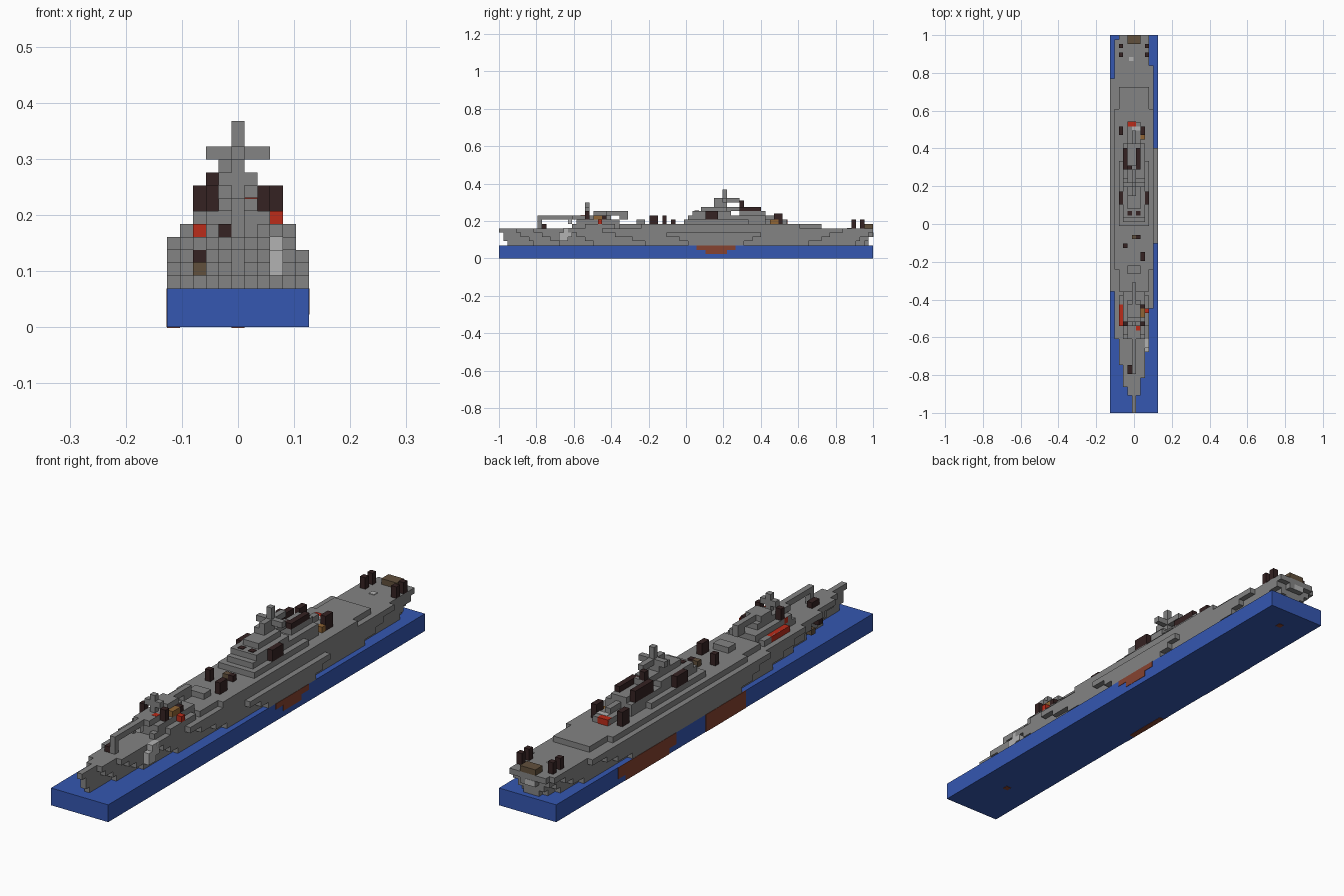
import bpy
import bmesh

UNIT = 2 / 87          # edge of one block
HALF = 87 / 2          # half the length in blocks

cube = bpy.data.objects.get("Cube")
if cube:
    bpy.data.objects.remove(cube)


def paint(name, *rgb):
    mat = bpy.data.materials.new(name)
    mat.use_nodes = True
    mat.diffuse_color = (*rgb, 1)
    mat.node_tree.nodes["Principled BSDF"].inputs["Base Color"].default_value = (*rgb, 1)
    return mat


gray = paint("hull gray", .23, .23, .23)
water = paint("water blue", .035, .095, .44)
dark = paint("dark brown", .035, .016, .016)
rust = paint("rust red", .24, .055, .03)
red = paint("bright red", .5, .025, .01)
wood = paint("deck wood", .12, .08, .045)
tan = paint("tan", .28, .13, .035)
pale = paint("pale gray", .45, .45, .45)


def add_box(bm, x, y, z):
    """Add a box given by ranges in block units, x measured from the centre line."""
    lo, hi = zip(x, y, z)
    v = [bm.verts.new((UNIT * a, UNIT * (b - HALF), UNIT * c))
         for a in (lo[0], hi[0]) for b in (lo[1], hi[1]) for c in (lo[2], hi[2])]
    for f in ("0132", "4675", "0451", "2376", "0264", "1573"):
        bm.faces.new([v[int(i)] for i in f])


def finish(bm, name, mat):
    bmesh.ops.recalc_face_normals(bm, faces=bm.faces)
    mesh = bpy.data.meshes.new(name)
    bm.to_mesh(mesh)
    bm.free()
    mesh.materials.append(mat)
    obj = bpy.data.objects.new(name, mesh)
    bpy.context.collection.objects.link(obj)
    return obj


def block(name, mat, x, y, z, mirror=False):
    """Box over whole columns x, first to last, optionally repeated on the other side."""
    bm = bmesh.new()
    add_box(bm, (x[0] - .5, x[1] + .5), y, z)
    if mirror:
        add_box(bm, (-x[1] - .5, -x[0] + .5), y, z)
    return finish(bm, name, mat)


# Sea slab
block("sea", water, x=(-5, 5), y=(0, 87), z=(0, 3))

# Hull: one strip per column, its ends tapering towards the waterline
# column: (top layer, bow at top, stern at top, bow at waterline, stern at waterline)
strips = {
    -5: (6, 28, 77, 36, 66), -4: (6, 17, 86, 26, 78),
    -3: (6, 11, 87, 19, 83), -2: (6, 6, 87, 14, 85),
    -1: (6, 4, 87, 8, 86), 0: (6, 0, 87, 2, 86), 1: (6, 4, 87, 8, 86),
    2: (6, 8, 87, 14, 85), 3: (6, 16, 87, 22, 83),
    4: (6, 24, 80, 34, 72), 5: (5, 39, 61, 44, 57),
}
hull = bmesh.new()
for column, (top, bow_top, stern_top, bow_low, stern_low) in strips.items():
    for layer in range(3, top + 1):
        t = (layer - 3) / (top - 3)
        bow = round(bow_low + (bow_top - bow_low) * t)
        stern = round(stern_low + (stern_top - stern_low) * t)
        add_box(hull, (column - .5, column + .5), (bow, stern), (layer, layer + 1))
finish(hull, "hull", gray)

# Raised decks
block("main_deck", gray, x=(-3, 3), y=(28, 75), z=(7, 8))
block("deck_edge", gray, x=(4, 4), y=(33, 70), z=(7, 8), mirror=True)

# Red bottom paint showing on the sea slab sides
def bottom_paint(name, side, y, z):
    bm = bmesh.new()
    edge = side * 5.5
    add_box(bm, sorted((edge - side * .1, edge + side * .06)), y, z)
    finish(bm, name, rust)

bottom_paint("left_paint_upper", 1, (46, 55), (2, 3))
bottom_paint("left_paint_lower", 1, (48, 53), (1, 2))
bottom_paint("right_paint_aft", -1, (54, 70), (1, 3))
bottom_paint("right_paint_aft_low", -1, (56, 68), (0, 1))
bottom_paint("right_paint_fore", -1, (35, 46), (0, 3))
block("keel_patch", rust, x=(-5, -5), y=(37, 45), z=(-.06, .05))
block("rudder_patch", rust, x=(0, 0), y=(82, 83), z=(-.06, .05))
block("bow_patch", rust, x=(0, 0), y=(9, 10), z=(-.06, .05))

# Bow gun, its posts and the foredeck fittings
block("bow_gun_barrel", gray, x=(0, 0), y=(9, 17), z=(9, 10))
block("bow_gun_post", gray, x=(0, 0), y=(9, 10), z=(7, 9))
block("bow_bollard", dark, x=(-1, -1), y=(9, 11), z=(7, 8))
block("bow_rail_post", dark, x=(-3, -3), y=(11, 12), z=(5, 6.03))
block("bow_rail_foot", wood, x=(-3, -3), y=(13, 14), z=(4, 5))
block("anchor_plate", pale, x=(3, 3), y=(14, 16), z=(4, 6))
block("anchor_head", pale, x=(3, 3), y=(15, 17), z=(5, 7.05))
block("bow_bulwark", gray, x=(2, 2), y=(17, 22), z=(7, 8), mirror=True)

# Forward deckhouse
block("fore_house", gray, x=(-2, 2), y=(18, 28), z=(7, 9))
block("fore_house_top", gray, x=(-1, 1), y=(17, 26), z=(9, 10))
block("fore_turret", gray, x=(-1, 1), y=(22, 25), z=(10, 11))
block("fore_mast", gray, x=(0, 0), y=(20, 21), z=(10, 13))
block("fore_mast_arm", gray, x=(-1, 1), y=(20, 21), z=(11, 12))
block("aft_facing_gun", gray, x=(0, 0), y=(25, 30), z=(10, 11))
block("aft_gun_muzzle", gray, x=(0, 0), y=(28, 30), z=(9, 10))
block("fore_hatch", pale, x=(0, 0), y=(16, 17), z=(8, 9))
block("fore_lockers", dark, x=(2, 2), y=(20, 21), z=(9, 11), mirror=True)
block("fore_red_band", red, x=(-2, -2), y=(19, 20), z=(8, 9))
block("fore_red_box", red, x=(1, 1), y=(19, 20), z=(9, 10.04))
block("side_red_box", red, x=(3, 3), y=(23, 24), z=(8, 9))
block("side_red_float", red, x=(-3, -3), y=(20, 25), z=(7, 8))
block("side_dark_box", dark, x=(2, 2), y=(24, 25), z=(9, 10))
block("tan_crate", tan, x=(2, 2), y=(22, 24), z=(9, 10))
block("fore_shelf", gray, x=(3, 3), y=(20, 27), z=(7, 8), mirror=True)

# Midship deck posts
block("left_vent", dark, x=(2, 2), y=(35, 37), z=(8, 10))
block("right_vent", dark, x=(-2, -2), y=(38, 39), z=(8, 10))
block("midship_hatch", gray, x=(-1, 1), y=(32, 34), z=(8, 9))
block("bridge_step", wood, x=(0, 0), y=(40, 41), z=(8, 9))
block("bridge_door", dark, x=(1, 1), y=(40, 41), z=(8, 9))

# Bridge tower and mast
block("bridge_base", gray, x=(-3, 3), y=(43, 58), z=(8, 9))
block("bridge_low_house", gray, x=(-2, 2), y=(44, 62), z=(8, 10))
block("bridge_house", gray, x=(-2, 2), y=(45, 54), z=(10, 11))
block("bridge_top", gray, x=(-1, 1), y=(47, 53), z=(11, 12))
block("bridge_tower", gray, x=(-1, 0), y=(50, 53), z=(12, 13))
block("mast", gray, x=(0, 0), y=(52, 53), z=(12, 16))
block("yard", gray, x=(-2, 2), y=(52, 53), z=(13, 14))
block("mast_boom", gray, x=(0, 0), y=(50, 56), z=(13, 14))
block("mast_lamp", dark, x=(-1, -1), y=(56, 57), z=(12, 13.5))
block("lamp_bracket", gray, x=(-1, 0), y=(53, 57), z=(11, 12))
block("bridge_guns", dark, x=(3, 3), y=(48, 51), z=(9, 11), mirror=True)
block("bridge_lights", dark, x=(1, 1), y=(45.5, 46.5), z=(10, 11.1), mirror=True)

# Dark funnel ring open at the stern end
block("funnel_core", gray, x=(-1, 1), y=(56, 62), z=(10, 11))
block("funnel_front", dark, x=(-2, 1), y=(56, 57), z=(10, 12))
block("funnel_right", dark, x=(-2, -2), y=(57, 61), z=(10, 12))
block("funnel_left", dark, x=(1, 1), y=(57, 61), z=(10, 12))

# Aft deckhouse
block("aft_house", gray, x=(-1, 1), y=(62, 67), z=(8, 9))
block("aft_gun", gray, x=(0, 0), y=(62, 65), z=(9, 10))
block("aft_red_panel", red, x=(-1, 0), y=(66, 67.1), z=(8, 9.05))
block("aft_white_panel", pale, x=(0, 1), y=(65, 66), z=(9, 9.1))
block("aft_tan_box", tan, x=(2, 2), y=(63, 65), z=(8, 9))
block("aft_left_post", dark, x=(2, 2), y=(64, 66), z=(8, 10.5))
block("aft_right_post", dark, x=(-3, -3), y=(64, 66), z=(8, 10.5))

# Stern fittings
for place, start in (("fore", 82), ("aft", 84)):
    block("stern_posts_" + place, dark, x=(3, 3), y=(start, start + 1), z=(7, 9), mirror=True)
block("stern_box", wood, x=(-1, 1), y=(85, 87), z=(7, 8))
block("stern_hatch", pale, x=(-.6, -.6), y=(81, 82), z=(7, 7.1))
block("stern_plate", pale, x=(-1, 0), y=(86.9, 87.05), z=(5, 6))
